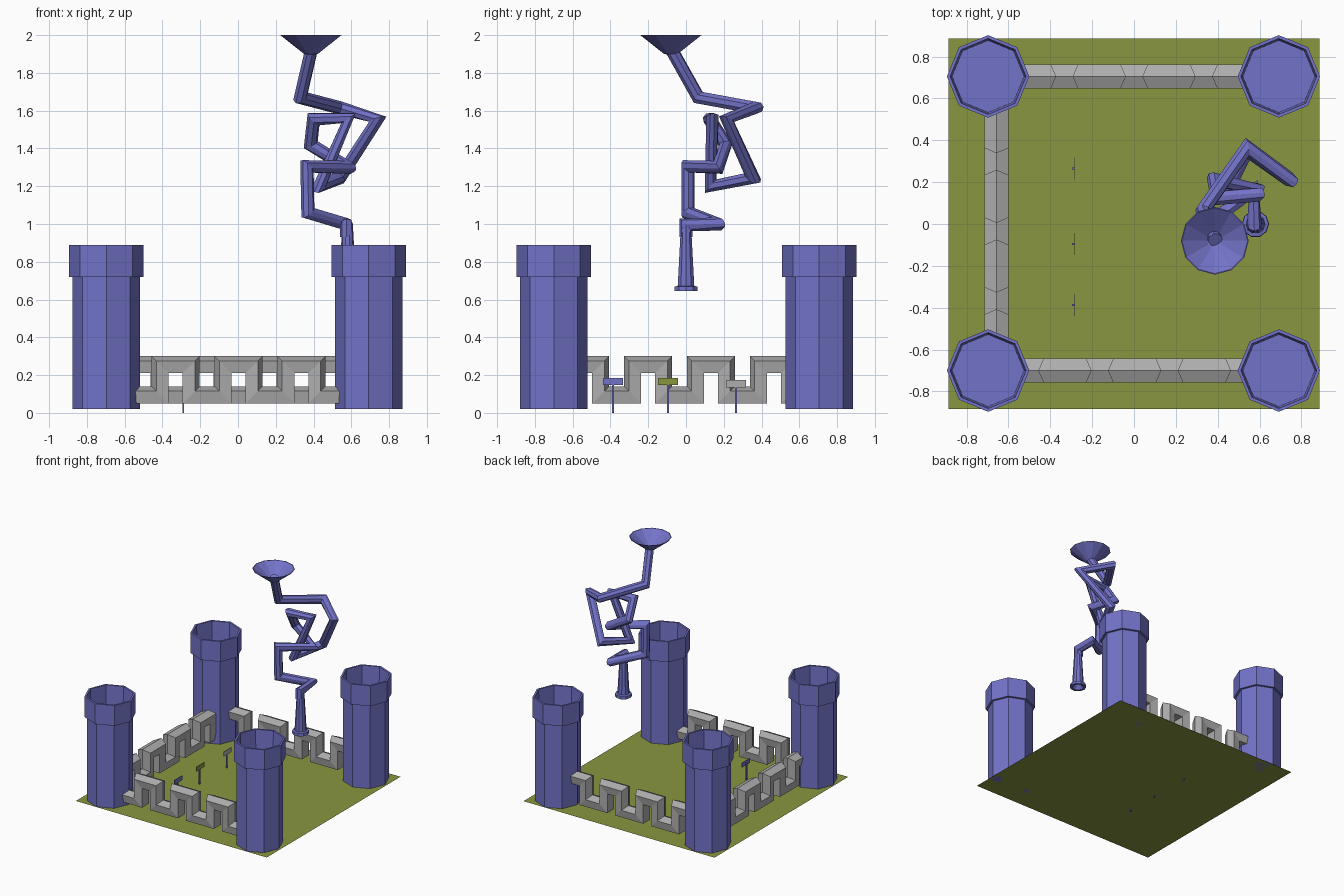
import bpy, bmesh, math
from mathutils import Vector

if "Cube" in bpy.data.objects:
    bpy.data.objects.remove(bpy.data.objects["Cube"])


def material(name, rgb):
    m = bpy.data.materials.new(name)
    m.diffuse_color = (*rgb, 1)
    m.use_nodes = True
    m.node_tree.nodes["Principled BSDF"].inputs["Base Color"].default_value = m.diffuse_color
    return m


BLUE = material("periwinkle blue", (0.17, 0.17, 0.58))
GREEN = material("olive green", (0.25, 0.31, 0.05))
GREY = material("stone grey", (0.42, 0.42, 0.42))


def finish(bm, name, mat, fix=True):
    bmesh.ops.remove_doubles(bm, verts=bm.verts, dist=1e-5)
    if fix:
        bmesh.ops.recalc_face_normals(bm, faces=bm.faces)
    me = bpy.data.meshes.new(name)
    bm.to_mesh(me)
    bm.free()
    me.materials.append(mat)
    ob = bpy.data.objects.new(name, me)
    bpy.context.collection.objects.link(ob)
    return ob


def skin(bm, rings):
    n = len(rings[0])
    vs = [[bm.verts.new(p) for p in r] for r in rings]
    for a, b in zip(vs, vs[1:]):
        for i in range(n):
            j = (i + 1) % n
            bm.faces.new((a[i], a[j], b[j], b[i]))
    return vs


def lathe(name, profile, centre, sides, mat):
    bm = bmesh.new()
    rings = []
    for r, z in profile:
        ring = []
        for i in range(sides):
            a = 2 * math.pi * i / sides
            ring.append(Vector((centre[0] + r * math.cos(a), centre[1] + r * math.sin(a), z)))
        rings.append(ring)
    skin(bm, rings)
    return finish(bm, name, mat)


def sweep(name, path, profile, up, mat, limit=9.0):
    """Mitred sweep: profile is (along up, sideways); limit trims long mitres."""
    pts = [Vector(p) for p in path]
    dirs = [(b - a).normalized() for a, b in zip(pts, pts[1:])]
    up = Vector(up)
    up = (up - dirs[0] * up.dot(dirs[0])).normalized()
    side = dirs[0].cross(up)
    ring = [pts[0] + up * u + side * w for u, w in profile]
    rings = [ring]
    for i, d in enumerate(dirs):
        p = pts[i + 1]
        n = d + dirs[i + 1] if i + 1 < len(dirs) else d
        ring = [v + d * ((p - v).dot(n) / d.dot(n)) for v in ring]
        out = []
        for v in ring:
            o = v - p
            out.append(p + o * min(1, limit / max(o.length, 1e-6)))
        rings.append(out)
    bm = bmesh.new()
    vs = skin(bm, rings)
    bm.faces.new(vs[0])
    bm.faces.new(vs[-1])
    return finish(bm, name, mat)


def box(name, centre, size, mat):
    bm = bmesh.new()
    bmesh.ops.create_cube(bm, size=1)
    for v in bm.verts:
        v.co = Vector([c + k * s for c, k, s in zip(centre, v.co, size)])
    return finish(bm, name, mat)


# lawn: a single flat sheet
bm = bmesh.new()
bm.faces.new([bm.verts.new((x, y, 0.02)) for x, y in
              ((-0.885, -0.883), (0.885, -0.883), (0.885, 0.887), (-0.885, 0.887))])
finish(bm, "lawn", GREEN, fix=False)

# corner towers with a hollow collar on top
TOWER = [(0, 0.02), (0.178, 0.02), (0.178, 0.72), (0.197, 0.72), (0.197, 0.89),
         (0.181, 0.89), (0.172, 0.67), (0, 0.67)]
for fx, x in (("left", -0.697), ("right", 0.692)):
    for fy, y in (("front", -0.70), ("back", 0.705)):
        lathe(f"{fy}_{fx}_tower", TOWER, (x, y), 8, BLUE)

# battlement walls: zigzag bar with a ridged cross-section
BAR = [(0.025, 0), (0, 0.057), (-0.065, 0.046), (-0.065, -0.046), (0, -0.057)]
HIGH, LOW = 0.275, 0.115


def battlement(name, first_up, place):
    steps = []
    for k in range(-3, 4):
        steps += [(first_up + 0.333 * k, LOW, HIGH), (first_up + 0.204 + 0.333 * k, HIGH, LOW)]
    steps = [s for s in sorted(steps) if abs(s[0]) < 0.58]
    flat = [(-0.62, steps[0][1])]
    for s, a, b in steps:
        flat += [(s, a), (s, b)]
    flat.append((0.62, steps[-1][2]))
    sweep(name, [place(s, z) for s, z in flat], BAR, (0, 0, 1), GREY)


battlement("front_wall", -0.099, lambda s, z: (s, -0.70, z))
battlement("back_wall", 0.065, lambda s, z: (s, 0.705, z))
battlement("left_wall", 0.03, lambda s, z: (-0.657, s, z))

# garden signs on thin posts
for name, y, z, mat in (("blue", -0.386, 0.167, BLUE), ("green", -0.095, 0.167, GREEN),
                        ("grey", 0.265, 0.154, GREY)):
    box(f"{name}_sign_post", (-0.29, y, z / 2), (0.01, 0.01, z), BLUE)
    box(f"{name}_sign_plate", (-0.283, y, z), (0.004, 0.105, 0.038), mat)

# tangled pipe, from the lower spout up to the funnel
PIPE = [(0.575, 0, 0.93), (0.575, 0, 0.995), (0.57, 0.165, 1.0), (0.37, 0.01, 1.06),
        (0.365, 0.01, 1.305), (0.58, 0.17, 1.30), (0.385, 0.21, 1.42), (0.40, 0.125, 1.555),
        (0.585, 0.14, 1.56), (0.43, 0.13, 1.20), (0.54, 0.355, 1.245), (0.74, 0.215, 1.555),
        (0.54, 0.365, 1.615), (0.33, 0.065, 1.67), (0.388, -0.075, 1.92)]
R = 0.035
CIRCLE = [(R * math.cos(i * math.pi / 4), R * math.sin(i * math.pi / 4)) for i in range(8)]
sweep("pipe", PIPE, CIRCLE, (1, 0, 0), BLUE, limit=1.35 * R)

# flared spout at the bottom and open funnel at the top
lathe("spout", [(0, 0.70), (0.045, 0.645), (0.065, 0.645), (0.063, 0.668), (0.046, 0.672),
                (0.028, 1.0), (0, 1.0)], (0.58, 0), 10, BLUE)
lathe("funnel", [(0, 1.895), (0.036, 1.9), (0.162, 2.0), (0.157, 2.0), (0.036, 1.91),
                 (0, 1.9)], (0.386, -0.08), 12, BLUE)
